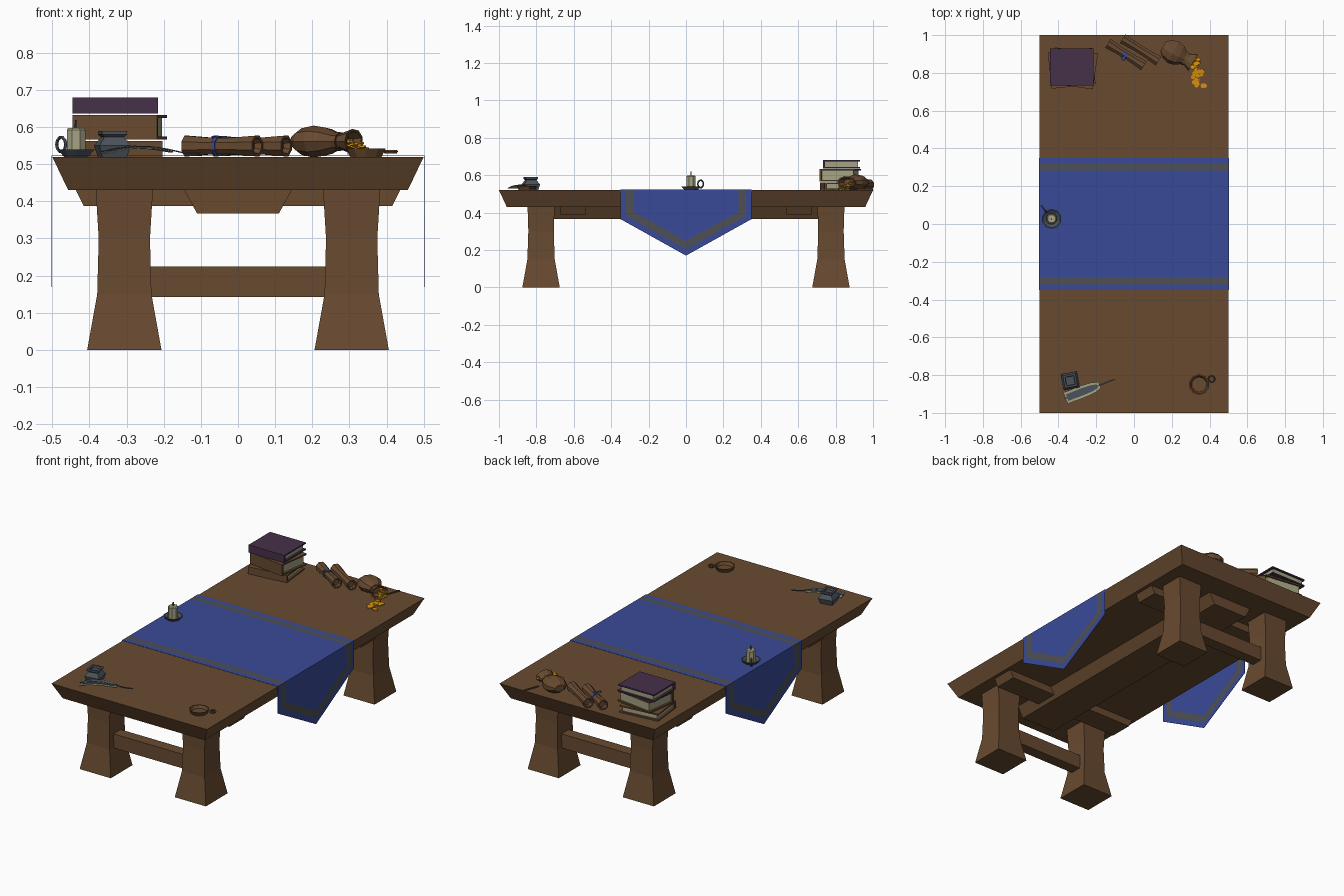
import bpy, bmesh, math, random
from mathutils import Matrix, Vector

if "Cube" in bpy.data.objects:
    bpy.data.objects.remove(bpy.data.objects["Cube"])

random.seed(4)
T = 0.52  # height of the table surface


def material(name, rgb):
    m = bpy.data.materials.new(name)
    m.diffuse_color = [((c / 255 + 0.055) / 1.055) ** 2.4 for c in rgb] + [1]
    m.use_nodes = True
    m.node_tree.nodes["Principled BSDF"].inputs["Base Color"].default_value = m.diffuse_color
    return m


WOOD = material("brown wood", (104, 74, 48))
BLUE = material("blue cloth", (57, 74, 152))
GREY = material("grey trim", (78, 80, 84))
PURPLE = material("purple leather", (70, 48, 74))
SLATE = material("slate metal", (76, 82, 92))
CREAM = material("cream", (165, 163, 132))
GOLD = material("gold", (216, 145, 14))


def finish(name, bm, *mats):
    me = bpy.data.meshes.new(name)
    bm.to_mesh(me)
    bm.free()
    for m in mats:
        me.materials.append(m)
    ob = bpy.data.objects.new(name, me)
    bpy.context.collection.objects.link(ob)
    return ob


def loft(name, rings, mat, mtx=Matrix()):
    """Skin a stack of equal rings and cap both ends."""
    bm = bmesh.new()
    rows = [[bm.verts.new(mtx @ Vector(p)) for p in r] for r in rings]
    n = len(rows[0])
    for a, b in zip(rows, rows[1:]):
        for i in range(n):
            bm.faces.new((a[i], a[(i + 1) % n], b[(i + 1) % n], b[i]))
    bm.faces.new(rows[0][::-1])
    bm.faces.new(rows[-1])
    bmesh.ops.recalc_face_normals(bm, faces=bm.faces)
    return finish(name, bm, mat)


def rect(hx, hy, z):
    return [(-hx, -hy, z), (hx, -hy, z), (hx, hy, z), (-hx, hy, z)]


def lathe(name, profile, n, mat, mtx=Matrix()):
    rings = [[(r * math.cos((i + .5) * math.tau / n), r * math.sin((i + .5) * math.tau / n), z)
              for i in range(n)] for r, z in profile]
    return loft(name, rings, mat, mtx)


def at(x, y, z=0.0, rot=0.0):
    return Matrix.Translation((x, y, z)) @ Matrix.Rotation(math.radians(rot), 4, 'Z')


def along(direction):
    return Vector(direction).to_track_quat('Z', 'Y').to_matrix().to_4x4()


def ring(name, loc, R, r, mat, rot=(0, 0, 0)):
    bpy.ops.mesh.primitive_torus_add(location=loc, rotation=rot, major_radius=R, minor_radius=r,
                                     major_segments=10, minor_segments=5)
    ob = bpy.context.object
    ob.name = name
    ob.data.materials.append(mat)


# Table: slab, legs, stretchers, cross beams and long beam
loft("table_top", [rect(.457, .958, .43), rect(.5, 1, T)], WOOD)
loft("long_beam", [rect(.11, .82, .367), rect(.145, .82, .431)], WOOD)
for sy, end in ((-1, "front"), (1, "back")):
    for sx, side in ((-1, "left"), (1, "right")):
        loft(f"{end}_{side}_leg", [rect(.1, .1, 0), rect(.073, .073, .15), rect(.069, .068, .3),
                                   rect(.077, .072, .431)], WOOD, at(sx * .306, sy * .775))
    loft(f"{end}_stretcher", [rect(.27, .033, .143), rect(.27, .033, .225)], WOOD, at(0, sy * .775))
    loft(f"{end}_cross_beam", [rect(.415, .067, .387), rect(.437, .067, .431)], WOOD, at(0, sy * .605))

# Table runner with pointed hanging ends; the middle band of the border is the trim
bm = bmesh.new()
loops = []
for d in (0, .03, .068):
    w, zp = .35 - d, .17 + d * 1.15
    zs = zp + w * .557
    half = [(w, .5225), (w, zs), (0, zp), (-w, zs), (-w, .5225)]
    pts = [(.5015, y, z) for y, z in half] + [(-.5015, y, z) for y, z in half[::-1]]
    loops.append([bm.verts.new(p) for p in pts])
for k in (0, 1):
    a, b = loops[k], loops[k + 1]
    for i in range(10):
        j = (i + 1) % 10
        bm.faces.new((a[i], a[j], b[j], b[i])).material_index = k
c = loops[2]
bm.faces.new(c[:5])
bm.faces.new(c[5:])
bm.faces.new((c[0], c[4], c[5], c[9]))
bmesh.ops.recalc_face_normals(bm, faces=bm.faces)
runner = finish("table_runner", bm, BLUE, GREY)
mod = runner.modifiers.new("thickness", 'SOLIDIFY')
mod.thickness, mod.offset = .002, 0


# Stack of books, spines toward the front
def book(name, x, y, z, hx, hy, h, rot, cover):
    m, t = at(x, y, z, rot), .008
    loft(name + "_bottom_cover", [rect(hx, hy, 0), rect(hx, hy, t)], cover, m)
    loft(name + "_top_cover", [rect(hx, hy, h - t), rect(hx, hy, h)], cover, m)
    loft(name + "_spine", [rect(hx, .006, 0), rect(hx, .006, h)], cover, m @ at(0, -hy + .004))
    loft(name + "_pages", [rect(hx - .012, hy - .01, t), rect(hx - .012, hy - .01, h - t)], CREAM, m)


book("bottom_book", -.33, .825, T, .117, .095, .042, 6, WOOD)
book("middle_book", -.318, .825, .566, .115, .095, .066, -8, WOOD)
book("top_book", -.33, .832, .636, .115, .098, .044, 0, PURPLE)

# Rolled scrolls with hollow ends, one tied with a ribbon
for name, x, y in (("tied_scroll", -.043, .897), ("plain_scroll", .035, .922)):
    L = .112
    m = at(x, y, T + .029) @ along((.85, -.53, 0))
    lathe(name, [(.018, .02 - L), (.022, -L), (.03, -L), (.024, -.03), (.024, .03), (.03, L),
                 (.022, L), (.018, L - .02)], 8, WOOD, m)
    if name == "tied_scroll":
        lathe("ribbon", [(.027, -.018), (.027, -.008)], 8, BLUE, m)
for rot in (35, 75):
    loft("ribbon_tail", [rect(.022, .005, .5725), rect(.022, .005, .576)], BLUE, at(-.05, .885, 0, rot))

# Money bag lying on its side, with a cord, spilling coins
bag = at(.165, .935, T + .041) @ Matrix.Diagonal((1, 1, .66, 1)) @ along((.87, -.48, 0))
lathe("money_bag", [(.03, -.012), (.055, .012), (.066, .05), (.058, .085), (.036, .118), (.033, .13),
                    (.052, .168), (.042, .168), (.028, .14)], 9, WOOD, bag)
lathe("bag_tie", [(.039, .117), (.039, .129)], 9, WOOD, bag)
loft("bag_cord", [rect(.045, .004, T), rect(.045, .004, T + .006)], WOOD, at(.325, .955, 0, 70))
for i in range(30):
    k = i / 29
    x = .305 + .04 * k + random.uniform(-.025, .045) * (.4 + k * .6)
    y = .90 - .165 * k + random.uniform(-.02, .02)
    z = T + max(0, .048 * (1 - 2 * k)) * random.uniform(.5, 1)
    tilt = Matrix.Rotation(random.uniform(-.6, .6) * (1 - k), 4, 'X')
    lathe("coin", [(.013, 0), (.013, .005)], 6, GOLD, at(x, y, z + .001, i * 37) @ tilt)

# Candle in a dish with a ring handle
cm = at(-.436, .027)
lathe("candle_dish", [(.034, T), (.053, .54), (.047, .54), (.03, .528)], 10, SLATE, cm)
lathe("candle", [(.027, .526), (.027, .592), (.022, .598)], 8, CREAM, cm)
lathe("wick", [(.004, .595), (.003, .619)], 5, SLATE, cm)
ring("candle_handle", (-.476, .078, .553), .02, .0045, SLATE, (math.pi / 2, 0, math.radians(-52)))

# Square ink pot
loft("ink_pot", [rect(.034, .034, T), rect(.043, .043, .55), rect(.027, .027, .573), rect(.034, .034, .58),
                 rect(.034, .034, .59), rect(.024, .024, .59), rect(.022, .022, .578)], SLATE,
     at(-.338, -.83, 0, 10))

# Quill: cream vane edge, slate middle, thin shaft, gently arched
qm = at(-.265, -.885, 0, 21)


def arch(x):
    return T + .004 + .018 * max(0, 1 - (x / .12) ** 2)


def strip(name, x0, x1, width, lift, mat):
    rings = []
    for i in range(7):
        x = x0 + (x1 - x0) * i / 6
        w, z = width * (1, .95, 1, 1, .95, .85, .5)[i], arch(x) + lift
        rings.append([(x, -w, z), (x, w, z), (x, w, z + .003), (x, -w, z + .003)])
    loft(name, rings, mat, qm)


strip("quill_vane", -.105, .09, .033, 0, CREAM)
strip("quill_middle", -.095, .075, .019, .003, SLATE)
strip("quill_shaft", -.11, .175, .004, .005, SLATE)

# Shallow wooden dish with a finger ring
lathe("shallow_dish", [(.044, T), (.055, .542), (.048, .542), (.04, .526)], 10, WOOD, at(.345, -.85))
ring("dish_handle", (.411, -.82, .534), .015, .005, WOOD)
